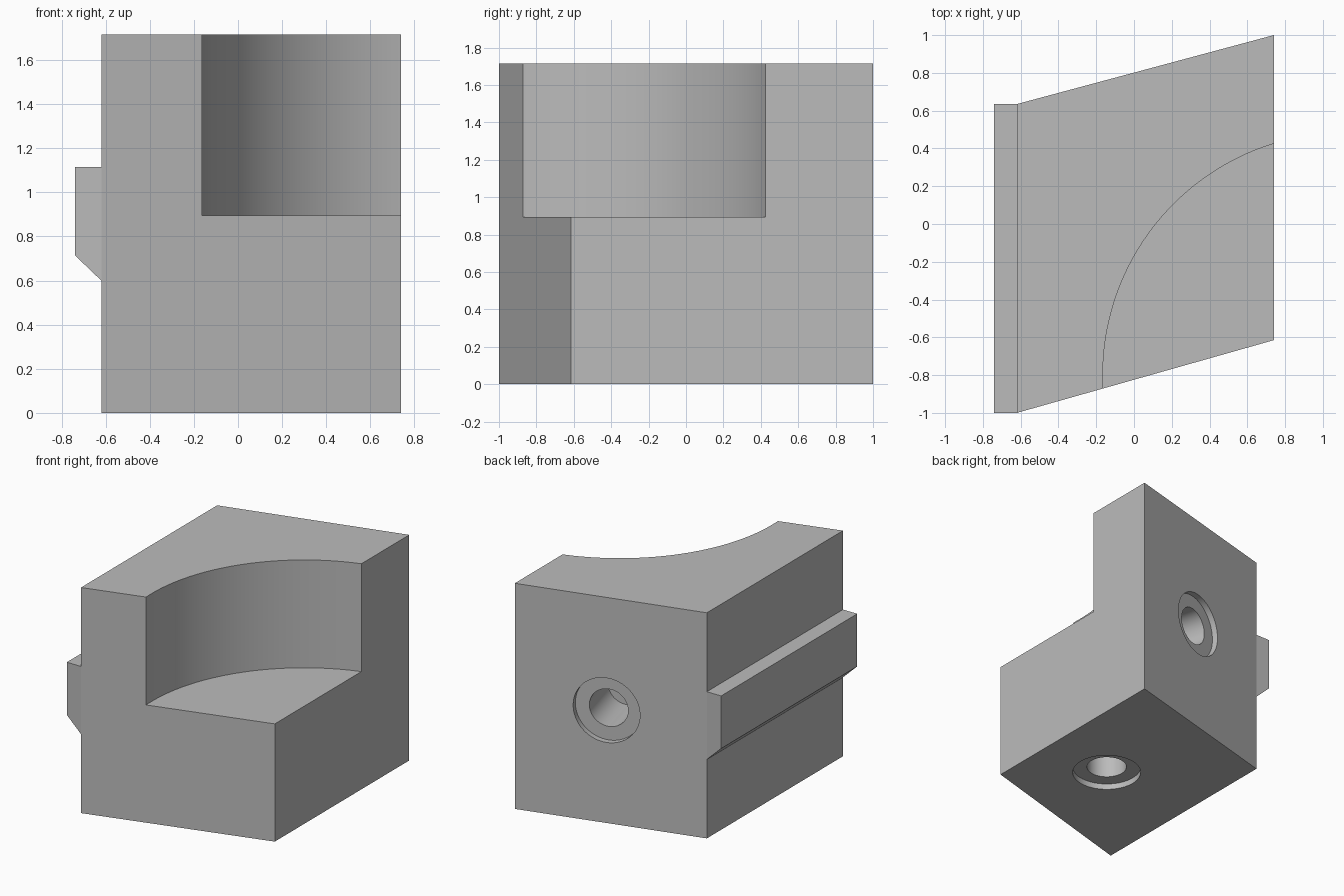
import bpy
import bmesh
from math import radians
from mathutils import Matrix, Vector

cube = bpy.data.objects.get("Cube")
if cube:
    bpy.data.objects.remove(cube, do_unlink=True)

grey = bpy.data.materials.new("plain_grey")
grey.use_nodes = True
colour = (0.5, 0.5, 0.5, 1)
grey.diffuse_color = colour
grey.node_tree.nodes["Principled BSDF"].inputs["Base Color"].default_value = colour


def finish(name, bm):
    bmesh.ops.recalc_face_normals(bm, faces=bm.faces)
    mesh = bpy.data.meshes.new(name)
    bm.to_mesh(mesh)
    bm.free()
    mesh.materials.append(grey)
    obj = bpy.data.objects.new(name, mesh)
    bpy.context.collection.objects.link(obj)
    return obj


def prism(name, points, offset):
    """Extrude a closed outline of 3D points along an offset."""
    bm = bmesh.new()
    face = bm.faces.new([bm.verts.new(p) for p in points])
    new = bmesh.ops.extrude_face_region(bm, geom=[face])["geom"]
    bmesh.ops.translate(bm, vec=offset, verts=[v for v in new if isinstance(v, bmesh.types.BMVert)])
    return finish(name, bm)


def cylinder(name, centre, axis, radius, depth, segments):
    """Cylinder reaching the given depth both ways from its centre."""
    bm = bmesh.new()
    turn = Vector(axis).to_track_quat('Z', 'Y').to_matrix().to_4x4()
    bmesh.ops.create_cone(bm, cap_ends=True, segments=segments, radius1=radius, radius2=radius,
                          depth=2 * depth, matrix=Matrix.Translation(centre) @ turn)
    return finish(name, bm)


def select(obj):
    bpy.ops.object.select_all(action='DESELECT')
    obj.select_set(True)
    bpy.context.view_layer.objects.active = obj


def cut(target, cutter):
    cutter.hide_render = True
    mod = target.modifiers.new("cut", 'BOOLEAN')
    mod.operation = 'DIFFERENCE'
    mod.solver = 'EXACT'
    mod.object = cutter
    select(target)
    bpy.ops.object.modifier_apply(modifier=mod.name)
    bpy.data.objects.remove(cutter, do_unlink=True)


# Slanted block
WEST, EAST, HEIGHT = -0.62, 0.74, 1.715
block = prism("block", [(WEST, -1, 0), (EAST, -0.615, 0), (EAST, 1, 0), (WEST, 0.635, 0)],
              (0, 0, HEIGHT))

# Curved corner recess
FLOOR = 0.895
cut(block, cylinder("recess_cutter", (1.117, -0.8, FLOOR + 1), (0, 0, 1), 1.282, 1, 192))

# Counterbored blind holes in the back and the underside
back_normal = Vector((WEST - EAST, 0, 0)) + Vector((0, 0.635 - 1, 0))
back_normal = Vector((back_normal.y, -back_normal.x, 0)).normalized()
for centre, axis in (((0.09, 0.826, 0.857), back_normal), ((0.174, -0.099, 0), (0, 0, 1))):
    for radius, depth in ((0.245, 0.045), (0.142, 0.42)):
        cut(block, cylinder("hole_cutter", centre, axis, radius, depth, 64))

# Side rail with a sloping underside
rail = prism("side_rail", [(WEST, -1, 0.6), (-0.74, -1, 0.715), (-0.74, -1, 1.115), (WEST, -1, 1.115)],
             (0, 1.635, 0))

for part in (block, rail):
    select(part)
    bpy.ops.object.shade_smooth_by_angle(angle=radians(30))
